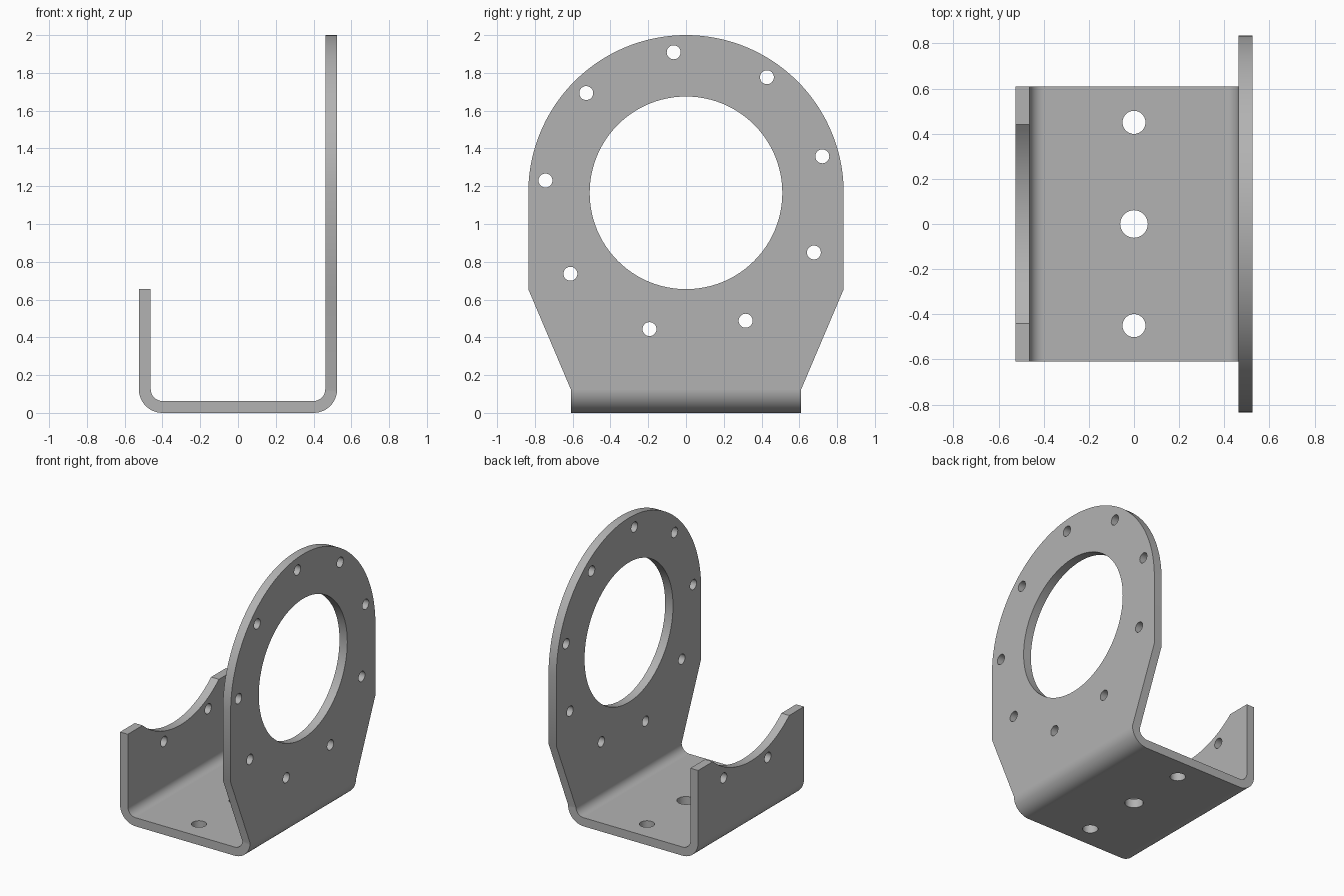
import bpy, bmesh
from math import sin, cos, pi, radians, sqrt, asin
from mathutils import Matrix

cube = bpy.data.objects.get("Cube")
if cube:
    bpy.data.objects.remove(cube)

HALF_X, SHEET = 0.525, 0.063      # outer half span and sheet thickness
BEND = 0.125                      # outer bend radius
HALF_Y = 0.61                     # half width of the base
AXIS_Z, OUTER_R, BORE_R = 1.165, 0.835, 0.51
SHORT_TOP, SHORT_FLAT = 0.655, 0.44


def arc(cx, cz, r, a0, a1, n):
    """Points along an arc, angles in radians."""
    return [(cx + r * cos(a0 + (a1 - a0) * i / n),
             cz + r * sin(a0 + (a1 - a0) * i / n)) for i in range(n + 1)]


def prism(bm, start, end):
    """Closed solid between two matching outlines."""
    a = [bm.verts.new(p) for p in start]
    b = [bm.verts.new(p) for p in end]
    bm.faces.new(a)
    bm.faces.new(b[::-1])
    for i in range(len(a)):
        j = (i + 1) % len(a)
        bm.faces.new((a[j], a[i], b[i], b[j]))


def plate(bm, outline, x0, x1):
    prism(bm, [(x0, y, z) for y, z in outline], [(x1, y, z) for y, z in outline])


def cylinder(bm, r, length, matrix, segments=48):
    bmesh.ops.create_cone(bm, cap_ends=True, segments=segments, radius1=r,
                          radius2=r, depth=length, matrix=matrix)


def make_object(name, bm):
    bmesh.ops.recalc_face_normals(bm, faces=bm.faces)
    mesh = bpy.data.meshes.new(name)
    bm.to_mesh(mesh)
    bm.free()
    ob = bpy.data.objects.new(name, mesh)
    bpy.context.collection.objects.link(ob)
    return ob


# Folded base channel, stopping where the bends end
bm = bmesh.new()
cx = HALF_X - BEND
outer = arc(-cx, BEND, BEND, pi, 1.5 * pi, 12) + arc(cx, BEND, BEND, 1.5 * pi, 2 * pi, 12)
inner_r = BEND - SHEET
inner = arc(-cx, BEND, inner_r, pi, 1.5 * pi, 12) + arc(cx, BEND, inner_r, 1.5 * pi, 2 * pi, 12)
section = outer + inner[::-1]
prism(bm, [(x, -HALF_Y, z) for x, z in section], [(x, HALF_Y, z) for x, z in section])

# Tall round-topped flange
tall = [(-HALF_Y, BEND), (HALF_Y, BEND), (OUTER_R, SHORT_TOP)]
tall += arc(0, AXIS_Z, OUTER_R, 0, pi, 72) + [(-OUTER_R, SHORT_TOP)]
plate(bm, tall, HALF_X - SHEET, HALF_X)

# Short flange with a scooped top, concentric with the bore
scoop_r = sqrt(SHORT_FLAT ** 2 + (AXIS_Z - SHORT_TOP) ** 2)
spread = asin(SHORT_FLAT / scoop_r)
short = [(-HALF_Y, BEND), (HALF_Y, BEND), (HALF_Y, SHORT_TOP)]
short += arc(0, AXIS_Z, scoop_r, -pi / 2 + spread, -pi / 2 - spread, 32)
short += [(-HALF_Y, SHORT_TOP)]
plate(bm, short, -HALF_X, -HALF_X + SHEET)

# Weld the three parts and drop the hidden faces between them
bmesh.ops.remove_doubles(bm, verts=bm.verts, dist=1e-4)
seams = [f for f in bm.faces if all(abs(v.co.z - BEND) < 1e-4 for v in f.verts)]
bmesh.ops.delete(bm, geom=seams, context='FACES_ONLY')
bracket = make_object("motor_bracket", bm)

# Cutters: bore, ring of nine bolt holes, three base holes
bm = bmesh.new()
along_x = Matrix.Rotation(pi / 2, 4, 'Y')
cylinder(bm, BORE_R, 0.4, Matrix.Translation((HALF_X, 0, AXIS_Z)) @ along_x, 96)
for k in range(9):
    a = radians(15 + 40 * k)
    at = Matrix.Translation((0, 0.747 * cos(a), AXIS_Z + 0.747 * sin(a)))
    cylinder(bm, 0.037, 1.4, at @ along_x, 32)
for y, r in ((-0.45, 0.051), (0, 0.061), (0.45, 0.051)):
    cylinder(bm, r, 0.2, Matrix.Translation((0, y, 0.03)))
cutter = make_object("hole_cutter", bm)
cutter.hide_render = True

cut = bracket.modifiers.new("holes", 'BOOLEAN')
cut.operation, cut.solver, cut.object = 'DIFFERENCE', 'EXACT', cutter
bpy.ops.object.select_all(action='DESELECT')
bracket.select_set(True)
bpy.context.view_layer.objects.active = bracket
bpy.ops.object.modifier_apply(modifier=cut.name)
bpy.data.objects.remove(cutter)

# Plain grey metal
grey = bpy.data.materials.new("grey_metal")
grey.use_nodes = True
colour = (0.45, 0.45, 0.45, 1)
grey.diffuse_color = colour
grey.node_tree.nodes["Principled BSDF"].inputs["Base Color"].default_value = colour
bracket.data.materials.clear()
bracket.data.materials.append(grey)

# Smooth bends and bores, crisp sheet edges
bpy.ops.object.shade_smooth_by_angle(angle=radians(30))
weighted = bracket.modifiers.new("flat_faces", 'WEIGHTED_NORMAL')
weighted.keep_sharp = True
